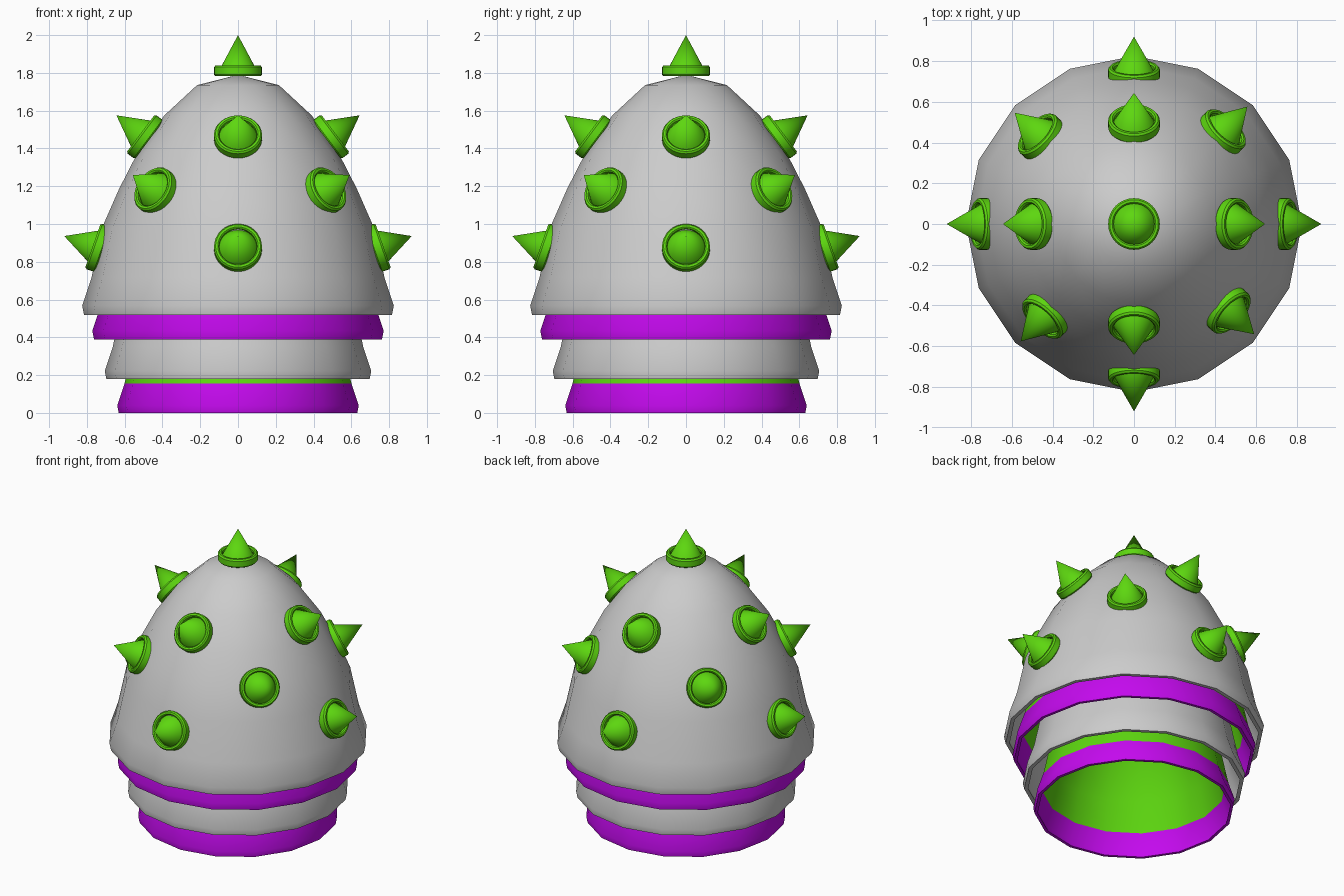
import bpy, bmesh, math
from mathutils import Vector

if "Cube" in bpy.data.objects:
    bpy.data.objects.remove(bpy.data.objects["Cube"])

def material(name, rgb):
    m = bpy.data.materials.new(name)
    m.diffuse_color = (*rgb, 1)
    m.use_nodes = True
    m.node_tree.nodes["Principled BSDF"].inputs["Base Color"].default_value = m.diffuse_color
    return m

GREEN = material("green", (0.11, 0.68, 0.005))
PURPLE = material("purple", (0.55, 0.003, 0.85))

def lathe(name, profile, sides, mats=(), split=None):
    """Revolve (r, z) points about z; faces below split get the second material."""
    bm = bmesh.new()
    rings = []
    for r, z in profile:
        if r < 1e-6:
            rings.append([bm.verts.new((0, 0, z))] * sides)
        else:
            rings.append([bm.verts.new((r * math.cos(a), r * math.sin(a), z))
                          for a in (2 * math.pi * j / sides for j in range(sides))])
    for a, b in zip(rings, rings[1:]):
        for j in range(sides):
            k = (j + 1) % sides
            vs = list(dict.fromkeys((a[j], b[j], b[k], a[k])))
            f = bm.faces.new(vs)
            f.smooth = True
            if split is not None and f.calc_center_median().z < split:
                f.material_index = 1
    me = bpy.data.meshes.new(name)
    bm.to_mesh(me)
    bm.free()
    me.set_sharp_from_angle(angle=math.radians(32))
    for m in mats:
        me.materials.append(m)
    ob = bpy.data.objects.new(name, me)
    bpy.context.collection.objects.link(ob)
    return ob

# Dome outline from apex to rim: (radius, height above rim)
DOME = [(0, 1.272), (0.217, 1.217), (0.39, 1.057), (0.53, 0.862), (0.63, 0.667),
        (0.72, 0.462), (0.775, 0.2), (0.825, 0.05), (0.815, 0)]

def shell(name, scale, base, wall, lining=False):
    outer = [(r * scale, base + h * scale) for r, h in DOME]
    inner = [(max(r - wall, 0), z - (wall if i < 3 else 0))
             for i, (r, z) in enumerate(outer)]
    inner = [inner[0]] + inner[1:]
    mats = (GREEN, PURPLE) if lining else ()
    lathe(name, outer + inner[::-1], 16, mats, base + 0.2 * scale if lining else None)

# Nested shells: grey plates over green linings with purple hems
shell("outer_plate", 1.0, 0.518, 0.025)
shell("upper_lining", 0.935, 0.388, 0.02, True)
shell("lower_plate", 0.855, 0.18, 0.025)
shell("lower_lining", 0.775, 0.0, 0.02, True)

# Spike: cone set in a bevelled collar
SPIKE = [(0, 0.217), (0.1, 0.03), (0.1, 0.05), (0.107, 0.057), (0.119, 0.057),
         (0.127, 0.047), (0.127, 0.008), (0.12, 0), (0, 0)]

def spike(name, degrees, r, z, out, up):
    a = math.radians(degrees)
    ob = lathe(name, SPIKE, 32, (GREEN,))
    ob.location = (r * math.cos(a), r * math.sin(a), z)
    axis = Vector((out * math.cos(a), out * math.sin(a), up))
    ob.rotation_mode = 'QUATERNION'
    ob.rotation_quaternion = axis.to_track_quat('Z', 'Y')

spike("top_spike", 0, 0, 1.783, 0, 1)
for i in range(4):
    spike(f"upper_spike_{i}", 90 * i, 0.47, 1.445, 0.80, 0.60)
    spike(f"lower_spike_{i}", 90 * i, 0.715, 0.865, 0.95, 0.33)
# Diagonal spikes sit slightly unevenly
for i, d in enumerate((46, 137, 226, 317.5)):
    spike(f"diagonal_spike_{i}", d, 0.605, 1.165, 0.9, 0.43)
